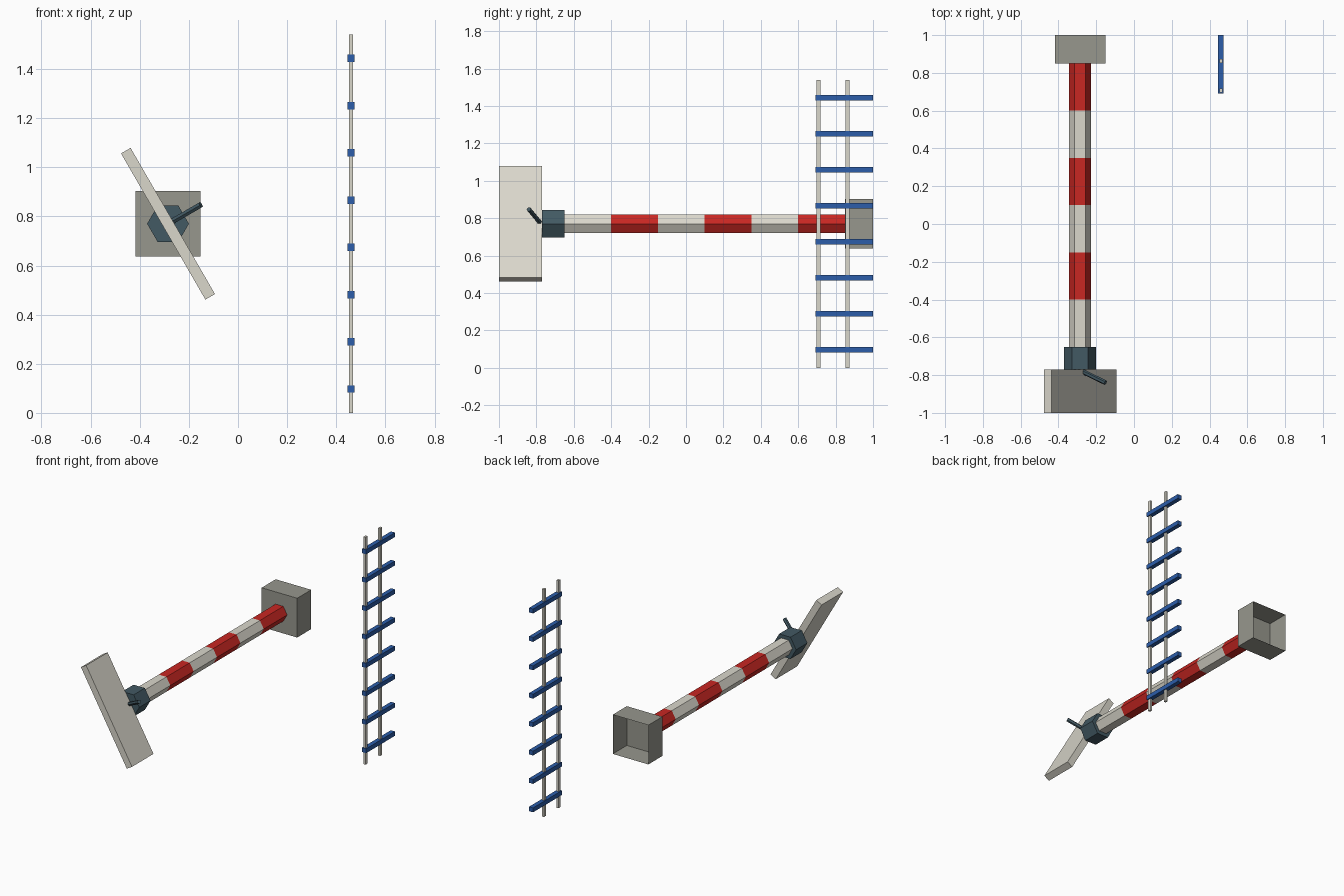
import bpy, bmesh, math
from mathutils import Matrix, Vector

if "Cube" in bpy.data.objects:
    bpy.data.objects.remove(bpy.data.objects["Cube"])


def material(name, rgb):
    m = bpy.data.materials.new(name)
    m.diffuse_color = (*rgb, 1)
    m.use_nodes = True
    m.node_tree.nodes["Principled BSDF"].inputs["Base Color"].default_value = m.diffuse_color
    return m


CREAM = material("cream", (0.70, 0.68, 0.60))
RED = material("red", (0.58, 0.02, 0.016))
BLUE = material("blue", (0.025, 0.11, 0.40))
SLATE = material("slate", (0.055, 0.10, 0.125))
STONE = material("stone", (0.31, 0.31, 0.27))


def finish(name, bm, mat):
    bmesh.ops.recalc_face_normals(bm, faces=bm.faces)
    me = bpy.data.meshes.new(name)
    bm.to_mesh(me)
    bm.free()
    me.materials.append(mat)
    ob = bpy.data.objects.new(name, me)
    bpy.context.collection.objects.link(ob)
    return ob


def box(name, centre, size, mat, tilt=0.0, open_back=False):
    """Box turned about the y axis, optionally without its +y face."""
    bm = bmesh.new()
    bmesh.ops.create_cube(bm, size=1, matrix=Matrix.Diagonal((*size, 1)))
    if open_back:
        bm.normal_update()
        back = [f for f in bm.faces if f.normal.y > 0.9]
        bmesh.ops.delete(bm, geom=back, context='FACES_ONLY')
    bm.transform(Matrix.Translation(centre) @ Matrix.Rotation(tilt, 4, 'Y'))
    return finish(name, bm, mat)


def hex_rod(name, a, b, radius, corner, mat, caps=True):
    """Six-sided rod from a to b with one corner pointing along 'corner'."""
    a, b, u = Vector(a), Vector(b), Vector(corner)
    d = (b - a).normalized()
    u = (u - d * u.dot(d)).normalized()
    v = d.cross(u)
    bm = bmesh.new()
    rings = []
    for p in (a, b):
        rings.append([bm.verts.new(p + radius * (u * math.cos(t) + v * math.sin(t)))
                      for t in (i * math.pi / 3 for i in range(6))])
    for i in range(6):
        j = (i + 1) % 6
        bm.faces.new((rings[0][i], rings[0][j], rings[1][j], rings[1][i]))
    if caps:
        for ring in rings:
            bm.faces.new(ring)
    return finish(name, bm, mat)


# Barrier arm axis
X, Z = -0.285, 0.77

# Striped pole
for i in range(6):
    y = -0.65 + 0.25 * i
    hex_rod(f"pole_band_{i + 1}", (X, y, Z), (X, y + 0.25, Z), 0.058,
            (1, 0, 0), RED if i % 2 else CREAM, caps=False)

# Hollow end block, open at the back
box("end_block", (X, 0.925, Z), (0.266, 0.15, 0.266), STONE, open_back=True)

# Collar, tilted board and crank handle
hex_rod("collar", (X, -0.77, Z), (X, -0.65, Z), 0.085, (1, 0, 0), SLATE)
box("board", (X, -0.885, Z), (0.045, 0.23, 0.687), CREAM, tilt=math.radians(-30))
reach = 0.155
hex_rod("handle", (X, -0.775, Z),
        (X + reach * math.cos(math.pi / 6), -0.84, Z + reach * math.sin(math.pi / 6)),
        0.013, (0, 1, 0), SLATE)

# Ladder
for side, y in (("front", 0.708), ("back", 0.863)):
    box(f"ladder_rail_{side}", (0.46, y, 0.77), (0.015, 0.021, 1.54), CREAM)
for i in range(8):
    box(f"ladder_rung_{i + 1}", (0.46, 0.846, 0.097 + 0.1923 * i),
        (0.03, 0.308, 0.03), BLUE)
